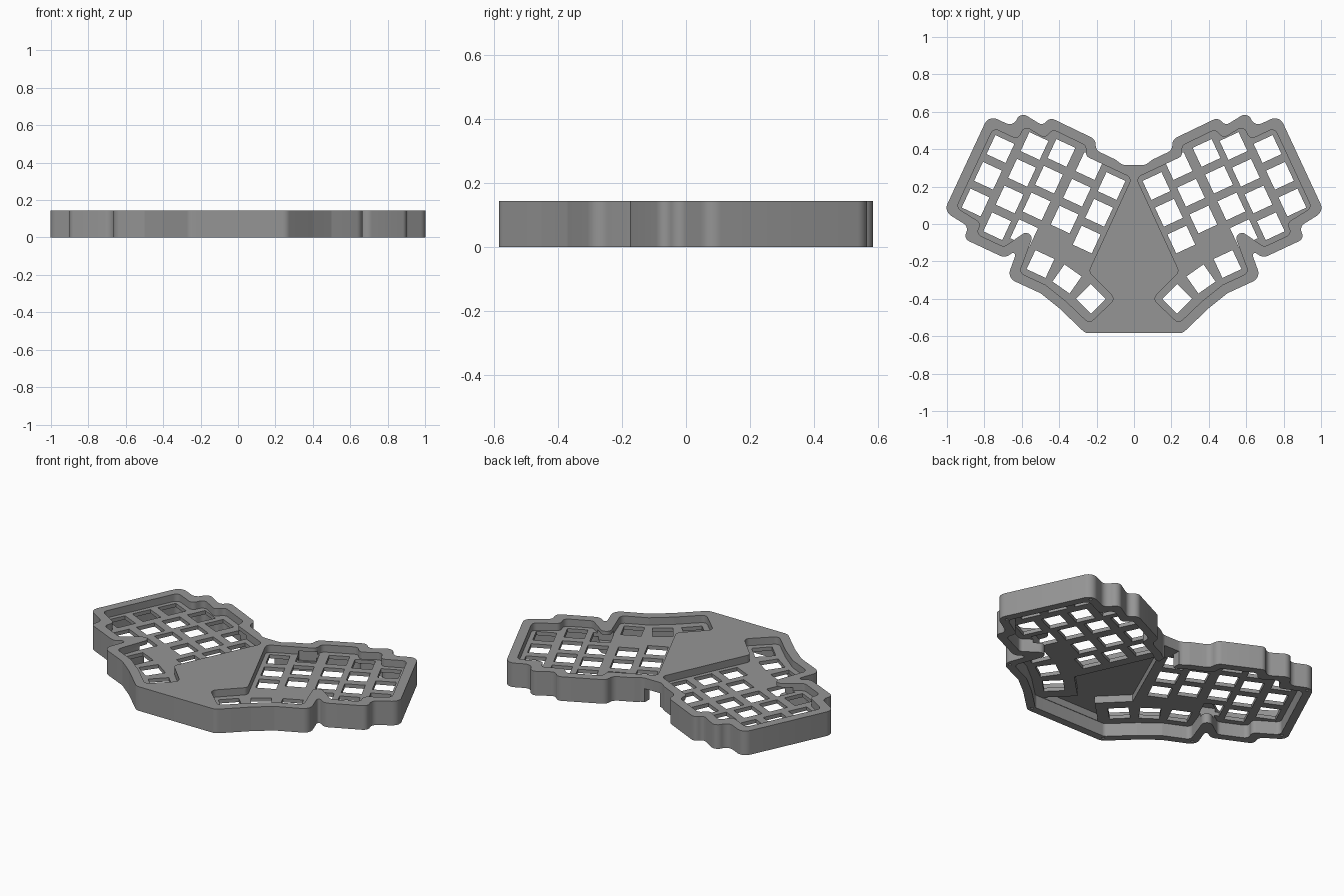
import bpy, bmesh, math
from mathutils import Vector, Matrix

if "Cube" in bpy.data.objects:
    bpy.data.objects.remove(bpy.data.objects["Cube"])

H = 0.143          # case height
PLATE_TOP, PLATE_BOTTOM, CEILING = 0.1, 0.078, 0.12

# Sharp corners of the right half, clockwise from the back
HALF = [(.06, .315), (.10, .345), (.205, .395), (.205, .452), (.45, .57), (.487, .525),
        (.608, .60), (.645, .52), (.777, .582), (1.016, .068), (.883, -.015), (.912, -.078),
        (.69, -.182), (.622, -.135), (.678, -.288), (.50, -.37), (.40, -.45), (.26, -.584)]


def mirrored(half):
    return half + [(-x, y) for x, y in reversed(half)]


def inset(pts, d):
    """Move every edge of a clockwise outline inwards by d."""
    out = []
    for i, p in enumerate(pts):
        p, a, b = Vector(p), Vector(pts[i - 1]), Vector(pts[(i + 1) % len(pts)])
        e1, e2 = (p - a).normalized(), (b - p).normalized()
        n1, n2 = Vector((e1.y, -e1.x)), Vector((e2.y, -e2.x))
        out.append(tuple(p + (n1 + n2) * d / (1 + n1.dot(n2))))
    return out


def rounded(pts, radius, steps=7):
    """Replace each corner by an arc, smaller where edges are short."""
    out = []
    for i, p in enumerate(pts):
        p, a, b = Vector(p), Vector(pts[i - 1]), Vector(pts[(i + 1) % len(pts)])
        da, db = (a - p), (b - p)
        half = da.angle(db) / 2
        cut = min(radius / math.tan(half), 0.48 * da.length, 0.48 * db.length)
        r = cut * math.tan(half)
        mid = (da.normalized() + db.normalized()).normalized()
        c = p + mid * (r / math.sin(half))
        s, e = p + da.normalized() * cut - c, p + db.normalized() * cut - c
        turn = s.angle_signed(e)
        for k in range(steps + 1):
            out.append(tuple(c + Matrix.Rotation(-turn * k / steps, 2) @ s))
    return out


def prism(name, outlines, z0, z1):
    bm = bmesh.new()
    for pts in outlines:
        f = bm.faces.new([bm.verts.new((x, y, z0)) for x, y in pts])
        g = bmesh.ops.extrude_face_region(bm, geom=[f])
        bmesh.ops.translate(bm, vec=(0, 0, z1 - z0),
                            verts=[v for v in g["geom"] if isinstance(v, bmesh.types.BMVert)])
    bmesh.ops.recalc_face_normals(bm, faces=bm.faces)
    me = bpy.data.meshes.new(name)
    bm.to_mesh(me)
    bm.free()
    ob = bpy.data.objects.new(name, me)
    bpy.context.collection.objects.link(ob)
    return ob


def carve(target, cutter):
    cutter.hide_render = True
    mod = target.modifiers.new(cutter.name, "BOOLEAN")
    mod.operation, mod.solver, mod.object = "DIFFERENCE", "EXACT", cutter
    bpy.context.view_layer.objects.active = target
    bpy.ops.object.modifier_apply(modifier=mod.name)
    bpy.data.objects.remove(cutter)


def both_sides(outlines):
    return outlines + [[(-x, y) for x, y in reversed(o)] for o in outlines]


def square(cx, cy, size, degrees):
    a = math.radians(degrees)
    return [(cx + size * .7071 * math.cos(a + math.pi * (.25 + k / 2)),
             cy + size * .7071 * math.sin(a + math.pi * (.25 + k / 2))) for k in range(4)]


# Case body
outline = mirrored(HALF)
case = prism("keyboard_case", [rounded(outline, .05)], 0, H)

# Sunken key areas on each side of the centre cover
pocket = inset(outline, .052)[2:len(HALF)] + [(.10, -.40), (.243, -.255), (.012, .247)]
carve(case, prism("key_pockets", both_sides([rounded(pocket, .03)]), PLATE_TOP, H + .05))

# Hollow underside, deeper under the centre cover
carve(case, prism("underside", [rounded(inset(outline, .046), .03)], -.05, PLATE_BOTTOM))
centre = mirrored([(.002, .20), (.205, -.255), (.06, -.40), (.195, -.535)])
carve(case, prism("centre_hollow", [centre], .03, CEILING))

# Switch holes: staggered columns (top hole, count) and the thumb arc
holes = []
for x, y, count in [(.714, .401, 3), (.532, .417, 4), (.388, .38, 4), (.238, .31, 3), (.12, .203, 3)]:
    for k in range(count):
        holes.append(square(x + .0665 * k, y - .143 * k, .112, 25))
for x, y, turn in [(.50, -.214, 25), (.358, -.294, 35), (.23, -.40, 45)]:
    holes.append(square(x, y, .112, turn))
carve(case, prism("switch_holes", both_sides(holes), PLATE_BOTTOM - .02, PLATE_TOP + .02))

# Cable opening at the back and screw holes in the bottom rim
carve(case, prism("cable_opening", [[(-.05, .22), (.05, .22), (.05, .4), (-.05, .4)]], -.05, .08))
screws = [[(x + .009 * math.cos(t * math.pi / 5), y + .009 * math.sin(t * math.pi / 5)) for t in range(10)]
          for x, y in [(.965, .085), (.76, .543), (.25, -.556), (.64, -.275)]]
carve(case, prism("screw_holes", both_sides(screws), -.05, .05))

# Finish
grey = bpy.data.materials.new("mid grey")
grey.diffuse_color = (.3, .3, .3, 1)
grey.use_nodes = True
grey.node_tree.nodes["Principled BSDF"].inputs["Base Color"].default_value = grey.diffuse_color
case.data.materials.clear()
case.data.materials.append(grey)
bpy.ops.object.select_all(action="DESELECT")
case.select_set(True)
bpy.context.view_layer.objects.active = case
bpy.ops.object.shade_smooth_by_angle(angle=math.radians(30))
